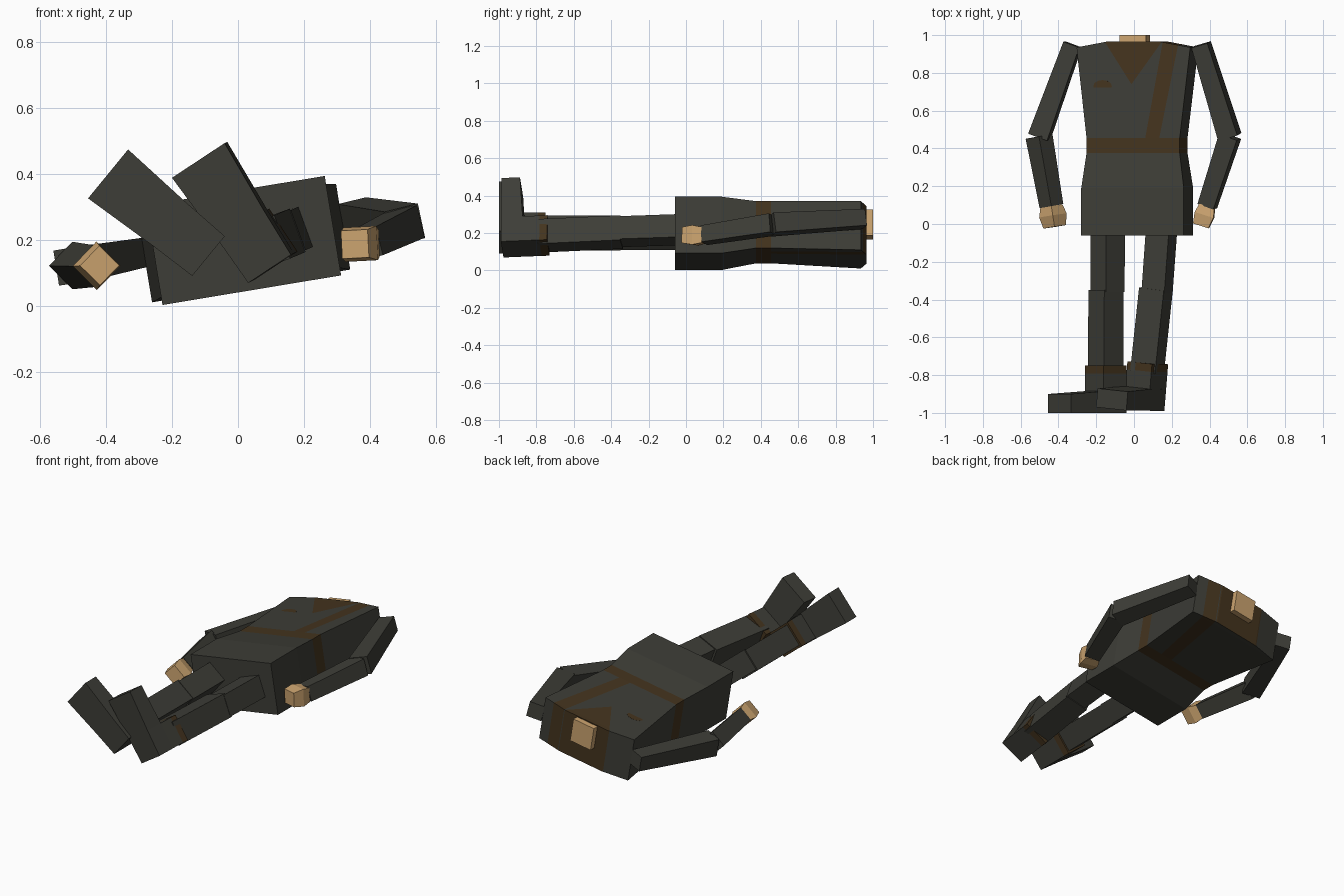
import bpy, bmesh, math
from mathutils import Vector, Matrix

if "Cube" in bpy.data.objects:
    bpy.data.objects.remove(bpy.data.objects["Cube"])


def mat(name, rgb):
    m = bpy.data.materials.new(name)
    m.diffuse_color = (*rgb, 1)
    m.use_nodes = True
    m.node_tree.nodes["Principled BSDF"].inputs["Base Color"].default_value = m.diffuse_color
    return m


CLOTH = mat("dark_cloth", (0.047, 0.047, 0.038))
BROWN = mat("brown_leather", (0.058, 0.034, 0.013))
SKIN = mat("skin", (0.60, 0.37, 0.16))
MATS = [CLOTH, BROWN, SKIN]


def finish(name, bm, matrix=None):
    bmesh.ops.recalc_face_normals(bm, faces=bm.faces)
    me = bpy.data.meshes.new(name)
    bm.to_mesh(me)
    bm.free()
    for m in MATS:
        me.materials.append(m)
    ob = bpy.data.objects.new(name, me)
    bpy.context.collection.objects.link(ob)
    if matrix is not None:
        me.transform(matrix)
    return ob


def loft(rings, u, v, mats):
    """Four-sided loft: rings are (centre, width along u, width along v)."""
    bm = bmesh.new()
    loops = []
    for c, wu, wv in rings:
        loops.append([bm.verts.new(Vector(c) + u * (wu / 2 * a) + v * (wv / 2 * b))
                      for a, b in ((-1, -1), (1, -1), (1, 1), (-1, 1))])
    for k, (p, q) in enumerate(zip(loops, loops[1:])):
        for i in range(4):
            j = (i + 1) % 4
            bm.faces.new((p[i], p[j], q[j], q[i])).material_index = mats[k]
    bm.faces.new(loops[0]).material_index = mats[0]
    bm.faces.new(loops[-1]).material_index = mats[-1]
    return bm


def frame(d, roll):
    """Cross-section axes for a limb along d, rolled about y."""
    r = math.radians(roll)
    v = Vector((-math.sin(r), 0, math.cos(r)))
    v = (v - d * v.dot(d)).normalized()
    u = v.cross(d).normalized()
    if u.x < 0:
        u = -u
    return u, v


def limb(name, a, b, roll, sizes, stops=(0, 1), mats=(0,)):
    a, b = Vector(a), Vector(b)
    u, v = frame((b - a).normalized(), roll)
    rings = [(a.lerp(b, t), s, s) for t, s in zip(stops, sizes)]
    return finish(name, loft(rings, u, v, mats))


# Torso: jacket body, built straight and rolled onto one side
ROLL = Matrix.Translation((0.017, 0, 0.198)) @ Matrix.Rotation(math.radians(-9.4), 4, 'Y')
X, Z = Vector((1, 0, 0)), Vector((0, 0, 1))
profile = [(-0.06, .55, .306, 0), (0.19, .55, .306, 0), (0.375, .50, .254, .006),
           (0.455, .50, .254, .006), (0.935, .61, .264, -.008), (0.965, .29, .264, -.008)]
bm = loft([((0, y, w), wu, wv) for y, wu, wv, w in profile], X, Z, (0, 0, 1, 0, 0))
# belt is the third segment; cut the strap and collar lines into the chest
strap_l = ((0.065, 0.455), (0.155, 0.95))
strap_r = ((0.14, 0.455), (0.24, 0.95))
TIP = (-0.01, 0.74)
vee_l = (TIP, (-0.125, 0.92))
vee_r = (TIP, (0.12, 0.92))


def side(line, x, y):
    (x0, y0), (x1, y1) = line
    return (x - x0) * (y1 - y0) - (y - y0) * (x1 - x0)


for (x0, y0), (x1, y1) in (strap_l, strap_r, vee_l, vee_r):
    fs = [f for f in bm.faces if f.calc_center_median().y > 0.46]
    geom = fs + list({e for f in fs for e in f.edges}) + list({v for f in fs for v in f.verts})
    bmesh.ops.bisect_plane(bm, geom=geom, plane_co=(x0, y0, 0),
                           plane_no=(y1 - y0, x0 - x1, 0))
bm.normal_update()
for f in bm.faces:
    c = f.calc_center_median()
    if c.y > 0.46:
        on_strap = side(strap_l, c.x, c.y) > 0 > side(strap_r, c.x, c.y)
        in_vee = c.y > 0.74 and side(vee_l, c.x, c.y) > 0 > side(vee_r, c.x, c.y)
        if on_strap or (in_vee and c.z > -0.1):
            f.material_index = 1
finish("jacket", bm, ROLL)

# Chest patch: thin oval plate
bm = bmesh.new()
bmesh.ops.create_cone(bm, cap_ends=True, segments=12, radius1=1, radius2=1, depth=1)
bmesh.ops.scale(bm, vec=(0.05, 0.032, 0.008), verts=bm.verts)
bmesh.ops.translate(bm, vec=(-0.165, 0.73, 0.124), verts=bm.verts)
for f in bm.faces:
    f.material_index = 1
finish("chest_patch", bm, ROLL)

# Neck stump
limb("neck", (0.005, 0.94, 0.245), (0.005, 1.0, 0.245), 9.4, (.14, .14), mats=(2,))

# Arms
arms = {
    "left": dict(shoulder=(-.325, .95, .155), elbow=(-.502, .46, .122), wrist=(-.437, .095, .12),
                 tip=(-.42, -.015, .122), rolls=(9, 46, 46)),
    "right": dict(shoulder=(.355, .95, .275), elbow=(.507, .46, .245), wrist=(.388, .095, .188),
                  tip=(.355, -.01, .187), rolls=(14, 12, 3)),
}
for s, a in arms.items():
    r = a["rolls"]
    limb(s + "_upper_arm", a["shoulder"], a["elbow"], r[0], (.09, .108))
    sh = Vector(a["elbow"]).lerp(Vector(a["wrist"]), -0.01)
    limb(s + "_forearm", sh, a["wrist"], r[1], (.102, .09))
    limb(s + "_hand", a["wrist"], a["tip"], r[2], (.084, .104, .085), (0, .45, 1), (2, 2))

# Legs, boots with brown cuffs, and feet
legs = {
    "left": dict(hip=(-.14, .0, .20), knee=(-.14, -.36, .20), knee2=(-.148, -.35, .20),
                 cuff=(-.15, -.75, .20), sole=(-.15, -1.0, .20),
                 roll=50.7, foot_roll=50.7, shin=.133),
    "right": dict(hip=(.148, .0, .219), knee=(.122, -.36, .207), knee2=(.116, -.345, .205),
                  cuff=(.073, -.735, .187), sole=(.053, -.982, .177),
                  roll=20, foot_roll=33.4, shin=.14),
}
for s, a in legs.items():
    limb(s + "_thigh", a["hip"], a["knee"], a["roll"], (.13, .129))
    limb(s + "_shin", a["knee2"], Vector(a["cuff"]).lerp(Vector(a["sole"]), .2),
         a["roll"], (a["shin"], a["shin"]))
    limb(s + "_boot", a["cuff"], a["sole"], a["foot_roll"], (.156, .156, .156),
         (0, .17, 1), (1, 0))
    sole = Vector(a["sole"])
    d = (sole - Vector(a["cuff"])).normalized()
    u, v = frame(d, a["foot_roll"])
    rings = [(sole + v * k - d * (h / 2), w, h)
             for k, w, h in ((-.078, .156, .115), (.078, .166, .115), (.316, .192, .1))]
    finish(s + "_foot", loft(rings, u, d, (0, 0)))
